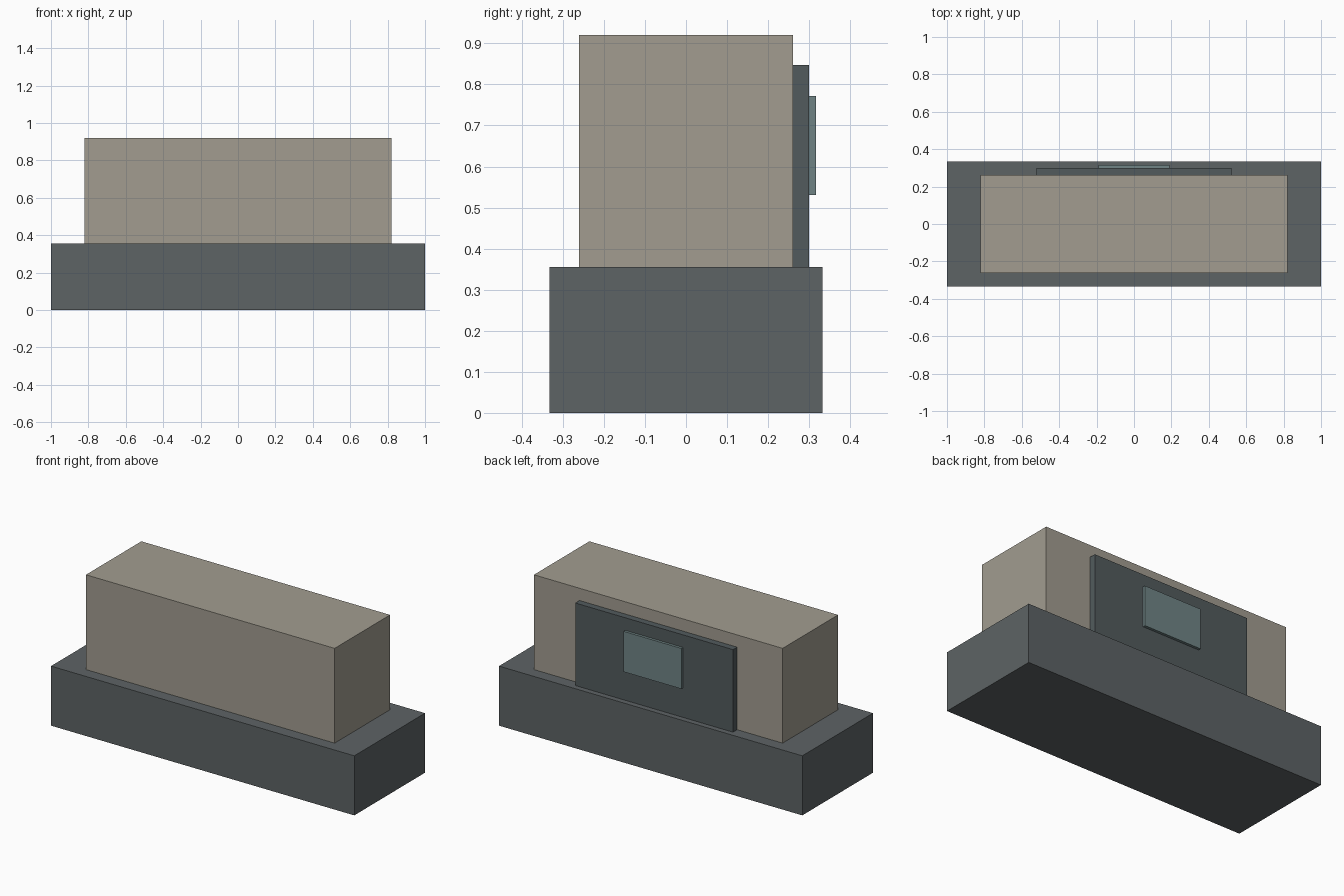
import bpy

if "Cube" in bpy.data.objects:
    bpy.data.objects.remove(bpy.data.objects["Cube"])


def material(name, rgb):
    m = bpy.data.materials.new(name)
    m.diffuse_color = (*rgb, 1)
    m.use_nodes = True
    m.node_tree.nodes["Principled BSDF"].inputs["Base Color"].default_value = m.diffuse_color
    return m


def box(name, lo, hi, mat):
    """Axis-aligned box between two corners."""
    centre = [(a + b) / 2 for a, b in zip(lo, hi)]
    bpy.ops.mesh.primitive_cube_add(size=1, location=centre)
    ob = bpy.context.object
    ob.name = name
    ob.scale = [b - a for a, b in zip(lo, hi)]
    bpy.ops.object.transform_apply(location=False, rotation=False, scale=True)
    ob.data.materials.append(mat)
    return ob


slate = material("slate", (0.11, 0.125, 0.13))
stone = material("stone", (0.36, 0.335, 0.28))
dark_slate = material("dark_slate", (0.085, 0.105, 0.11))
teal = material("teal", (0.16, 0.23, 0.235))

BASE_TOP = 0.355

# Wide plinth
box("base", (-1, -0.333, 0), (1, 0.333, BASE_TOP), slate)
# Main block on the plinth
box("body", (-0.82, -0.261, BASE_TOP), (0.82, 0.261, 0.92), stone)
# Raised back panel standing on the plinth
box("back_panel", (-0.52, 0.261, BASE_TOP), (0.52, 0.30, 0.847), dark_slate)
# Small plate in the middle of the panel
box("panel_plate", (-0.19, 0.30, 0.531), (0.19, 0.316, 0.772), teal)
